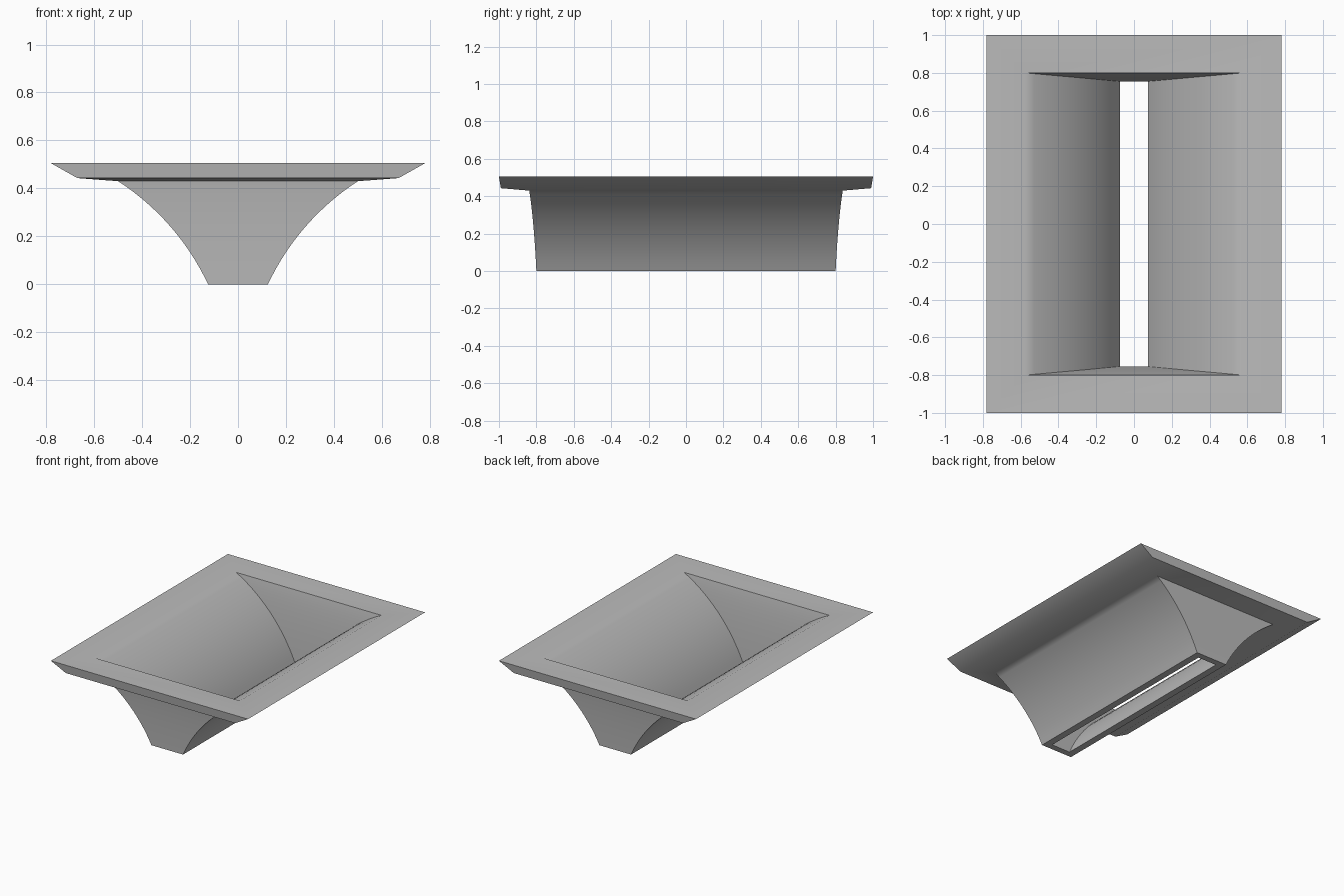
import bpy
import bmesh
from math import sin, cos, radians

cube = bpy.data.objects.get("Cube")
if cube:
    bpy.data.objects.remove(cube, do_unlink=True)

grey = bpy.data.materials.new("plain grey")
grey.use_nodes = True
colour = (0.5, 0.5, 0.5, 1)
grey.diffuse_color = colour
grey.node_tree.nodes["Principled BSDF"].inputs["Base Color"].default_value = colour


def flare(start, end, steep, shallow, y_low, y_high, steps=14):
    """Half sizes (x, y, z) of rectangles along an arc that flares outward."""
    (x0, z0), (x1, z1) = start, end
    a, b = radians(steep), radians(shallow)
    rings = []
    for i in range(steps + 1):
        t = a + (b - a) * i / steps
        u = (cos(t) - cos(a)) / (cos(b) - cos(a))
        v = (sin(a) - sin(t)) / (sin(a) - sin(b))
        # Arc points are the integral of its tangent direction
        x = x0 + (x1 - x0) * (sin(a) - sin(t)) / (sin(a) - sin(b))
        z = z0 + (z1 - z0) * u
        rings.append((x, y_low + (y_high - y_low) * v, z))
    return rings


# Outer wall, flange, then inner wall, as one closed run of rectangles
outer = flare((0.125, 0), (0.5, 0.43), 65, 33, 0.80, 0.838)
flange = [(0.67, 0.99, 0.443), (0.78, 1.0, 0.505)]
inner = flare((0.075, 0), (0.575, 0.505), 66, 25, 0.755, 0.80)
rings = outer + flange + inner[::-1]

bm = bmesh.new()
loops = [[bm.verts.new((sx * x, sy * y, z))
          for sx, sy in ((-1, -1), (1, -1), (1, 1), (-1, 1))]
         for x, y, z in rings]
for low, high in zip(loops, loops[1:] + loops[:1]):
    for i in range(4):
        j = (i + 1) % 4
        bm.faces.new((low[i], low[j], high[j], high[i]))
bmesh.ops.recalc_face_normals(bm, faces=bm.faces)

mesh = bpy.data.meshes.new("flanged_chute")
bm.to_mesh(mesh)
bm.free()
mesh.materials.append(grey)
chute = bpy.data.objects.new("flanged_chute", mesh)
bpy.context.collection.objects.link(chute)
bpy.ops.object.select_all(action="DESELECT")
chute.select_set(True)
bpy.context.view_layer.objects.active = chute
bpy.ops.object.shade_smooth_by_angle(angle=radians(30))
